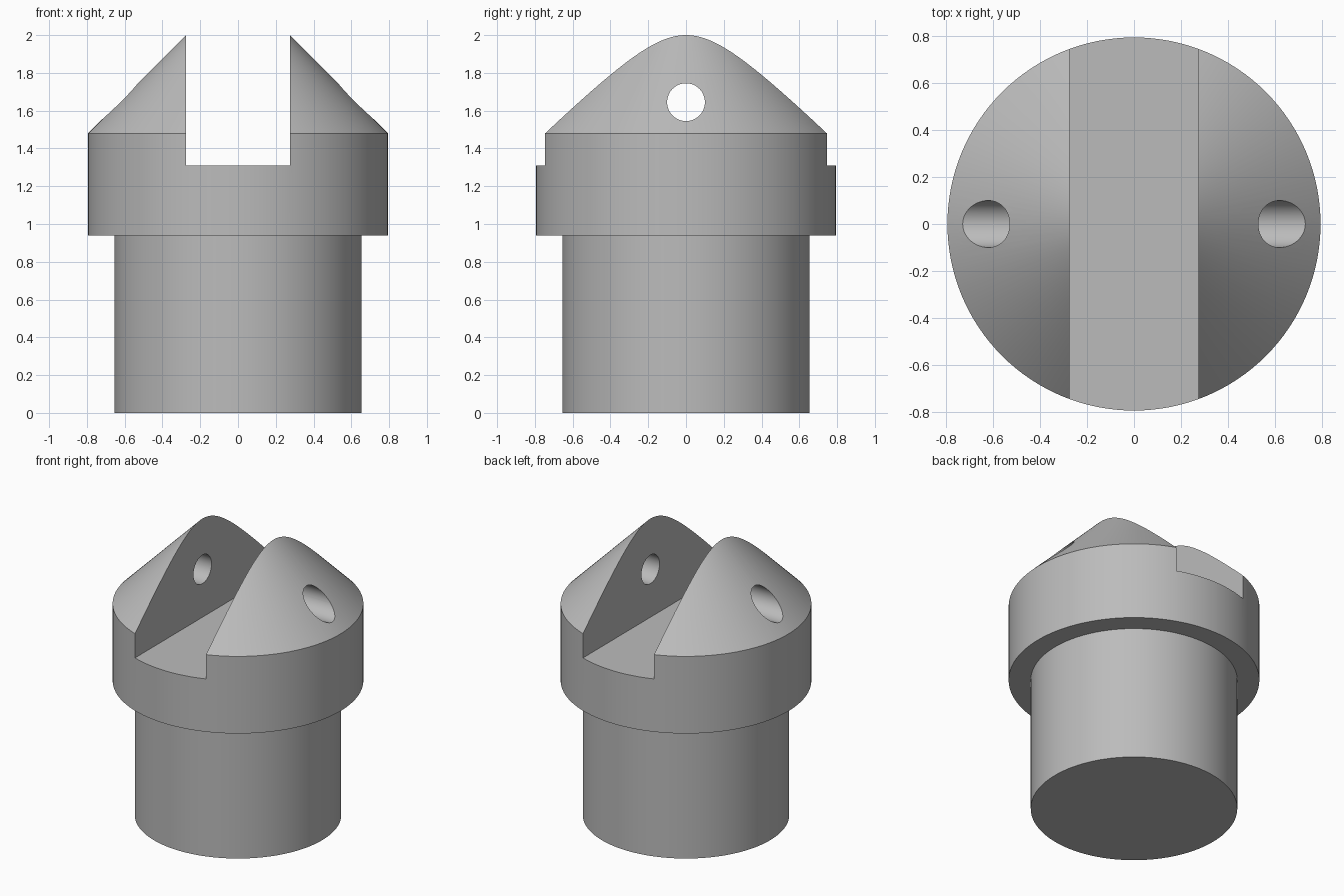
import bpy
import bmesh
from math import pi, radians
from mathutils import Matrix

cube = bpy.data.objects.get("Cube")
if cube:
    bpy.data.objects.remove(cube)

SLOT_HALF, SLOT_FLOOR = 0.275, 1.31
HOLE_RADIUS, HOLE_Z = 0.1, 1.645

grey = bpy.data.materials.new("plain grey")
grey.use_nodes = True
grey.diffuse_color = (0.5, 0.5, 0.5, 1)
grey.node_tree.nodes["Principled BSDF"].inputs["Base Color"].default_value = (0.5, 0.5, 0.5, 1)


def add_object(name, bm):
    bmesh.ops.recalc_face_normals(bm, faces=bm.faces)
    mesh = bpy.data.meshes.new(name)
    bm.to_mesh(mesh)
    bm.free()
    mesh.materials.append(grey)
    obj = bpy.data.objects.new(name, mesh)
    bpy.context.collection.objects.link(obj)
    return obj


def lathe(name, profile, steps=128):
    bm = bmesh.new()
    verts = [bm.verts.new((r, 0, z)) for r, z in profile]
    edges = [bm.edges.new(pair) for pair in zip(verts, verts[1:])]
    bmesh.ops.spin(bm, geom=verts + edges, cent=(0, 0, 0), axis=(0, 0, 1),
                   angle=2 * pi, steps=steps, use_merge=True)
    bmesh.ops.remove_doubles(bm, verts=bm.verts, dist=0.0001)
    return add_object(name, bm)


# Shank, wider collar and 45 degree cone in one turned profile
body = lathe("slotted_pin_body", [
    (0, 0), (0.655, 0), (0.655, 0.94), (0.795, 0.94), (0.795, 1.48), (0, 2.275)])

# Slot cutter running front to back
bm = bmesh.new()
bmesh.ops.create_cube(bm, size=1, matrix=Matrix.Translation((0, 0, SLOT_FLOOR + 0.75))
                      @ Matrix.Diagonal((2 * SLOT_HALF, 3, 1.5, 1)))
slot = add_object("slot_cutter", bm)

# Cross hole cutter running side to side
bm = bmesh.new()
bmesh.ops.create_cone(bm, cap_ends=True, segments=64, radius1=HOLE_RADIUS,
                      radius2=HOLE_RADIUS, depth=3,
                      matrix=Matrix.Translation((0, 0, HOLE_Z)) @ Matrix.Rotation(pi / 2, 4, "Y"))
hole = add_object("cross_hole_cutter", bm)

# Cut both features, then discard the cutters
bpy.ops.object.select_all(action="DESELECT")
bpy.context.view_layer.objects.active = body
body.select_set(True)
for cutter in (slot, hole):
    cutter.hide_render = True
    mod = body.modifiers.new(cutter.name, "BOOLEAN")
    mod.operation = "DIFFERENCE"
    mod.solver = "EXACT"
    mod.object = cutter
    bpy.ops.object.modifier_apply(modifier=mod.name)
    bpy.data.objects.remove(cutter)

bpy.ops.object.shade_smooth_by_angle(angle=radians(30))
